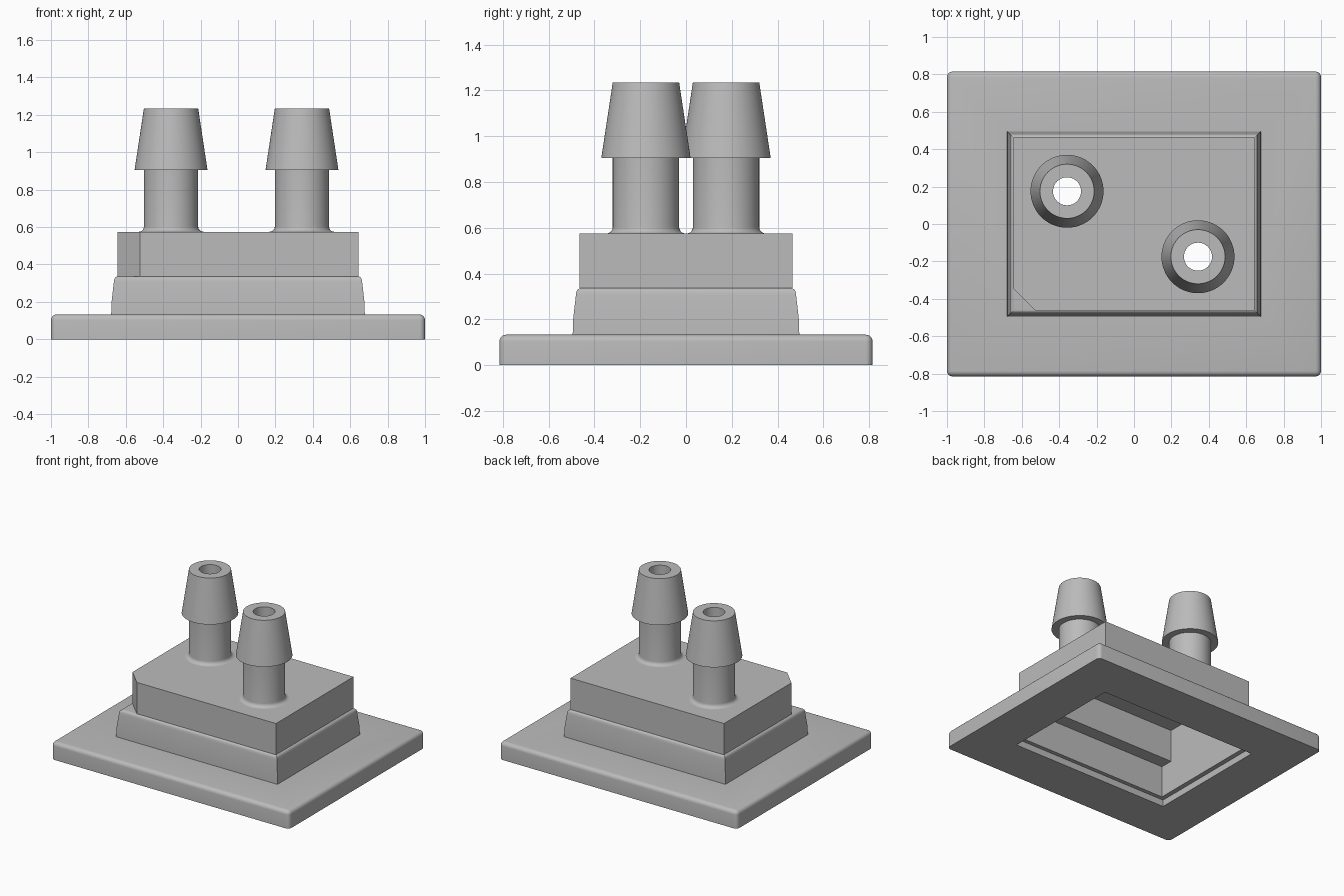
import bpy, bmesh, math
from mathutils import Vector

cube = bpy.data.objects.get("Cube")
if cube:
    bpy.data.objects.remove(cube, do_unlink=True)

grey = bpy.data.materials.new("plain_grey")
grey.use_nodes = True
grey.diffuse_color = (0.5, 0.5, 0.5, 1)
grey.node_tree.nodes["Principled BSDF"].inputs["Base Color"].default_value = (0.5, 0.5, 0.5, 1)


def make(name, bm):
    bmesh.ops.recalc_face_normals(bm, faces=bm.faces)
    mesh = bpy.data.meshes.new(name)
    bm.to_mesh(mesh)
    bm.free()
    mesh.materials.append(grey)
    obj = bpy.data.objects.new(name, mesh)
    bpy.context.collection.objects.link(obj)
    return obj


def loft(name, outlines):
    """Closed solid through a stack of (z, [(x, y), ...]) outlines."""
    bm = bmesh.new()
    rings = [[bm.verts.new((x, y, z)) for x, y in pts] for z, pts in outlines]
    for low, high in zip(rings, rings[1:]):
        n = len(low)
        for i in range(n):
            bm.faces.new((low[i], low[(i + 1) % n], high[(i + 1) % n], high[i]))
    bm.faces.new(rings[0][::-1])
    bm.faces.new(rings[-1])
    return make(name, bm)


def rect(hx, hy):
    return [(-hx, -hy), (hx, -hy), (hx, hy), (-hx, hy)]


def box(name, hx, hy, z0, z1):
    return loft(name, [(z0, rect(hx, hy)), (z1, rect(hx, hy))])


def revolve(name, profile, centre, closed, steps=64):
    """Spin an (r, z) profile about a vertical axis."""
    bm = bmesh.new()
    rings = []
    for r, z in profile:
        rings.append([bm.verts.new((centre[0] + r * math.cos(a), centre[1] + r * math.sin(a), z))
                      for a in (2 * math.pi * i / steps for i in range(steps))])
    pairs = list(zip(rings, rings[1:]))
    if closed:
        pairs.append((rings[-1], rings[0]))
    else:
        bm.faces.new(rings[0][::-1])
        bm.faces.new(rings[-1])
    for low, high in pairs:
        for i in range(steps):
            j = (i + 1) % steps
            bm.faces.new((low[i], low[j], high[j], high[i]))
    return make(name, bm)


def bake(obj):
    deps = bpy.context.evaluated_depsgraph_get()
    mesh = bpy.data.meshes.new_from_object(obj.evaluated_get(deps))
    obj.modifiers.clear()
    obj.data = mesh


def cut(obj, cutters):
    for c in cutters:
        mod = obj.modifiers.new("cut", "BOOLEAN")
        mod.operation, mod.solver, mod.object = "DIFFERENCE", "EXACT", c
    bake(obj)


def smooth(obj):
    bpy.ops.object.select_all(action="DESELECT")
    obj.select_set(True)
    bpy.context.view_layer.objects.active = obj
    bpy.ops.object.shade_smooth_by_angle(angle=math.radians(35))


PLATE_TOP, STEP, ROOF = 0.133, 0.337, 0.575
BORE = 0.075
ports = {"left_port": (0.342, -0.175), "right_port": (-0.358, 0.175)}

# Base plate with rounded upper edges and corners
base = box("base_plate", 1.0, 0.815, 0, PLATE_TOP)
bm = bmesh.new()
bm.from_mesh(base.data)
edges = [e for e in bm.edges if max(v.co.z for v in e.verts) > 0.1]
bmesh.ops.bevel(bm, geom=edges, offset=0.03, segments=5, profile=0.5, affect="EDGES")
bm.to_mesh(base.data)
bm.free()

# Tapered lower body with a rounded shoulder
levels = [(PLATE_TOP, 0.678, 0.495), (0.2, 0.676, 0.493), (0.305, 0.664, 0.481)]
for i in range(1, 6):
    a = math.pi / 2 * i / 5
    inset = 0.024 * (1 - math.cos(a))
    levels.append((0.313 + 0.024 * math.sin(a), 0.663 - inset, 0.48 - inset))
lower = loft("lower_body", [(z, rect(hx, hy)) for z, hx, hy in levels])

# Upper body with one cut-off corner
outline = [(-0.525, -0.465)] + rect(0.645, 0.465)[1:] + [(-0.645, -0.345)]
upper = loft("upper_body", [(STEP, outline), (ROOF, outline)])

# Hollow underside: shallow recess, chamber, narrower upper chamber, bores
recess = box("recess_cutter", 0.66, 0.475, -0.1, 0.05)
chamber = box("chamber_cutter", 0.625, 0.445, -0.1, 0.29)
attic = box("upper_chamber_cutter", 0.625, 0.347, -0.1, 0.535)
bores = [revolve("bore_cutter", [(BORE, 0.4), (BORE, 0.7)], c, False) for c in ports.values()]

cut(base, [recess, chamber])
cut(lower, [chamber, attic])
cut(upper, [attic] + bores)
for helper in [recess, chamber, attic] + bores:
    bpy.data.objects.remove(helper, do_unlink=True)

# Barbed hose ports with filleted roots
stem, fillet = 0.145, 0.028
root = [(stem + fillet * (1 - math.sin(a)), ROOF + fillet * (1 - math.cos(a)))
        for a in (math.pi / 2 * i / 5 for i in range(6))]
profile = [(BORE, ROOF)] + root + [(stem, 0.905), (0.195, 0.905), (stem, 1.235), (BORE, 1.235)]
tubes = [revolve(name, profile, c, True) for name, c in ports.items()]

for obj in [base, lower, upper] + tubes:
    smooth(obj)
